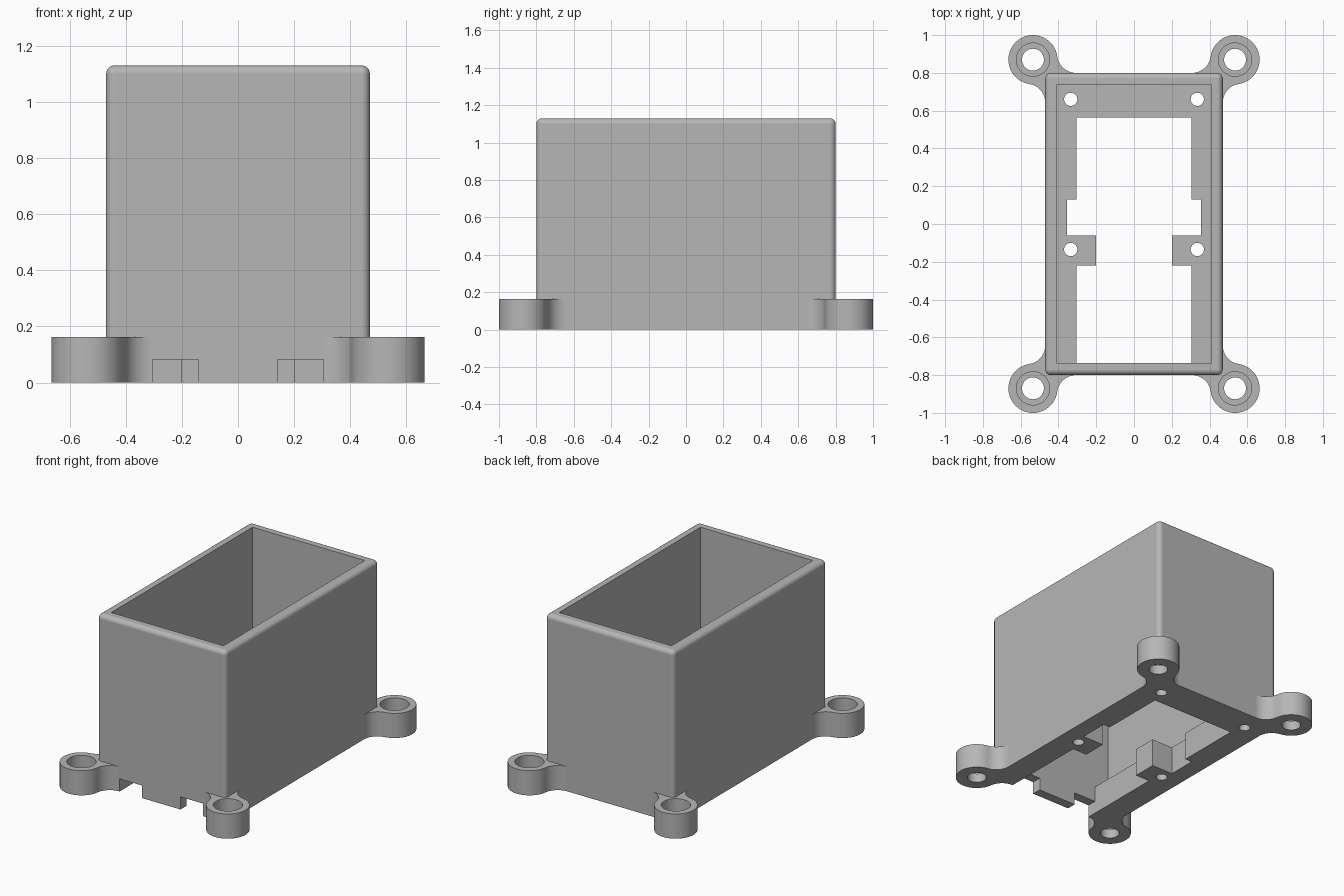
import bpy, bmesh, math
from mathutils import Vector

cube = bpy.data.objects.get("Cube")
if cube:
    bpy.data.objects.remove(cube, do_unlink=True)

# Single flat grey
GREY = (0.47, 0.47, 0.47, 1)
mat = bpy.data.materials.new("plain grey")
mat.use_nodes = True
mat.diffuse_color = GREY
mat.node_tree.nodes["Principled BSDF"].inputs["Base Color"].default_value = GREY

HX, HY, HEIGHT = 0.47, 0.80, 1.13       # outer shell
IX, IY, FLOOR = 0.41, 0.737, 0.186      # cavity and floor thickness
LUG_X, LUG_Y, LUG_R, LUG_H = 0.535, 0.87, 0.13, 0.163
FILLET = 0.10
SIDES = [(sx, sy) for sx in (-1, 1) for sy in (-1, 1)]


def make_object(name, bm):
    bmesh.ops.recalc_face_normals(bm, faces=bm.faces)
    mesh = bpy.data.meshes.new(name)
    bm.to_mesh(mesh)
    bm.free()
    mesh.materials.append(mat)
    obj = bpy.data.objects.new(name, mesh)
    bpy.context.collection.objects.link(obj)
    return obj


def prism(name, points, z0, z1):
    bm = bmesh.new()
    face = bm.faces.new([bm.verts.new((x, y, z0)) for x, y in points])
    ext = bmesh.ops.extrude_face_region(bm, geom=[face])
    top = [v for v in ext["geom"] if isinstance(v, bmesh.types.BMVert)]
    bmesh.ops.translate(bm, verts=top, vec=(0, 0, z1 - z0))
    return make_object(name, bm)


def box(name, x0, x1, y0, y1, z0, z1):
    return prism(name, [(x0, y0), (x1, y0), (x1, y1), (x0, y1)], z0, z1)


def arc(center, radius, a0, a1, steps):
    return [(center[0] + radius * math.cos(a0 + (a1 - a0) * i / steps),
             center[1] + radius * math.sin(a0 + (a1 - a0) * i / steps))
            for i in range(steps + 1)]


def cylinder(name, x, y, r, z0, z1):
    return prism(name, arc((x, y), r, 0, math.tau, 40)[:-1], z0, z1)


def combine(tool, operation):
    mod = body.modifiers.new("combine", 'BOOLEAN')
    mod.operation, mod.solver, mod.object = operation, 'EXACT', tool
    bpy.context.view_layer.objects.active = body
    bpy.ops.object.modifier_apply(modifier=mod.name)
    bpy.data.objects.remove(tool, do_unlink=True)


# Outer shell: rounded upright and top edges, sharp base
bm = bmesh.new()
bmesh.ops.create_cube(bm, size=1)
for v in bm.verts:
    v.co = Vector((v.co.x * 2 * HX, v.co.y * 2 * HY, (v.co.z + 0.5) * HEIGHT))
rounded = [e for e in bm.edges if max(v.co.z for v in e.verts) > 0.1]
bmesh.ops.bevel(bm, geom=rounded, offset=0.03, segments=6, profile=0.5, affect='EDGES')
body = make_object("open_box_with_mounting_lugs", bm)

# Lug outline, blended into both walls with concave fillets
reach = LUG_R + FILLET
c1 = (LUG_X - math.sqrt(reach**2 - (HY + FILLET - LUG_Y)**2), HY + FILLET)
c2 = (HX + FILLET, LUG_Y - math.sqrt(reach**2 - (HX + FILLET - LUG_X)**2))
a1 = math.atan2(LUG_Y - c1[1], LUG_X - c1[0])
a2 = math.atan2(LUG_Y - c2[1], LUG_X - c2[0])
outline = [(HX - 0.04, HY - 0.04), (c1[0], HY - 0.04)]
outline += arc(c1, FILLET, -math.pi / 2, a1, 12)
outline += arc((LUG_X, LUG_Y), LUG_R, a1 + math.pi, a2 - math.pi, 40)[1:]
outline += arc(c2, FILLET, a2, math.pi, 12)[1:]
outline += [(HX - 0.04, c2[1])]
for sx, sy in SIDES:
    combine(prism("lug", [(sx * x, sy * y) for x, y in outline], 0, LUG_H), 'UNION')

# Cavity above the floor
combine(box("cavity", -IX, IX, -IY, IY, FLOOR, 2), 'DIFFERENCE')

# Floor opening with side notches and screw tabs
half = [(0.305, -IY), (0.305, -0.22), (0.2, -0.22), (0.2, -0.06),
        (0.355, -0.06), (0.355, 0.13), (0.305, 0.13), (0.305, 0.565)]
opening = half + [(-x, y) for x, y in reversed(half)]
combine(prism("opening", opening, -0.1, FLOOR + 0.1), 'DIFFERENCE')

# Cable slots under the front wall
for s in (-1, 1):
    x0, x1 = sorted((s * 0.14, s * 0.305))
    combine(box("slot", x0, x1, -0.9, -0.7, -0.1, 0.083), 'DIFFERENCE')
    # Screw holes in the floor
    for y in (0.66, -0.135):
        combine(cylinder("hole", s * 0.335, y, 0.035, -0.1, 0.4), 'DIFFERENCE')

# Counterbored lug holes
for sx, sy in SIDES:
    x, y = sx * LUG_X, sy * LUG_Y
    combine(cylinder("bolt", x, y, 0.058, -0.1, 0.4), 'DIFFERENCE')
    combine(cylinder("counterbore", x, y, 0.088, 0.06, 0.4), 'DIFFERENCE')

# Smooth the curves, keep flat walls flat
bpy.ops.object.select_all(action='DESELECT')
body.select_set(True)
bpy.context.view_layer.objects.active = body
bpy.ops.object.shade_smooth_by_angle(angle=math.radians(30))
normals = body.modifiers.new("weighted normals", 'WEIGHTED_NORMAL')
normals.keep_sharp = True
